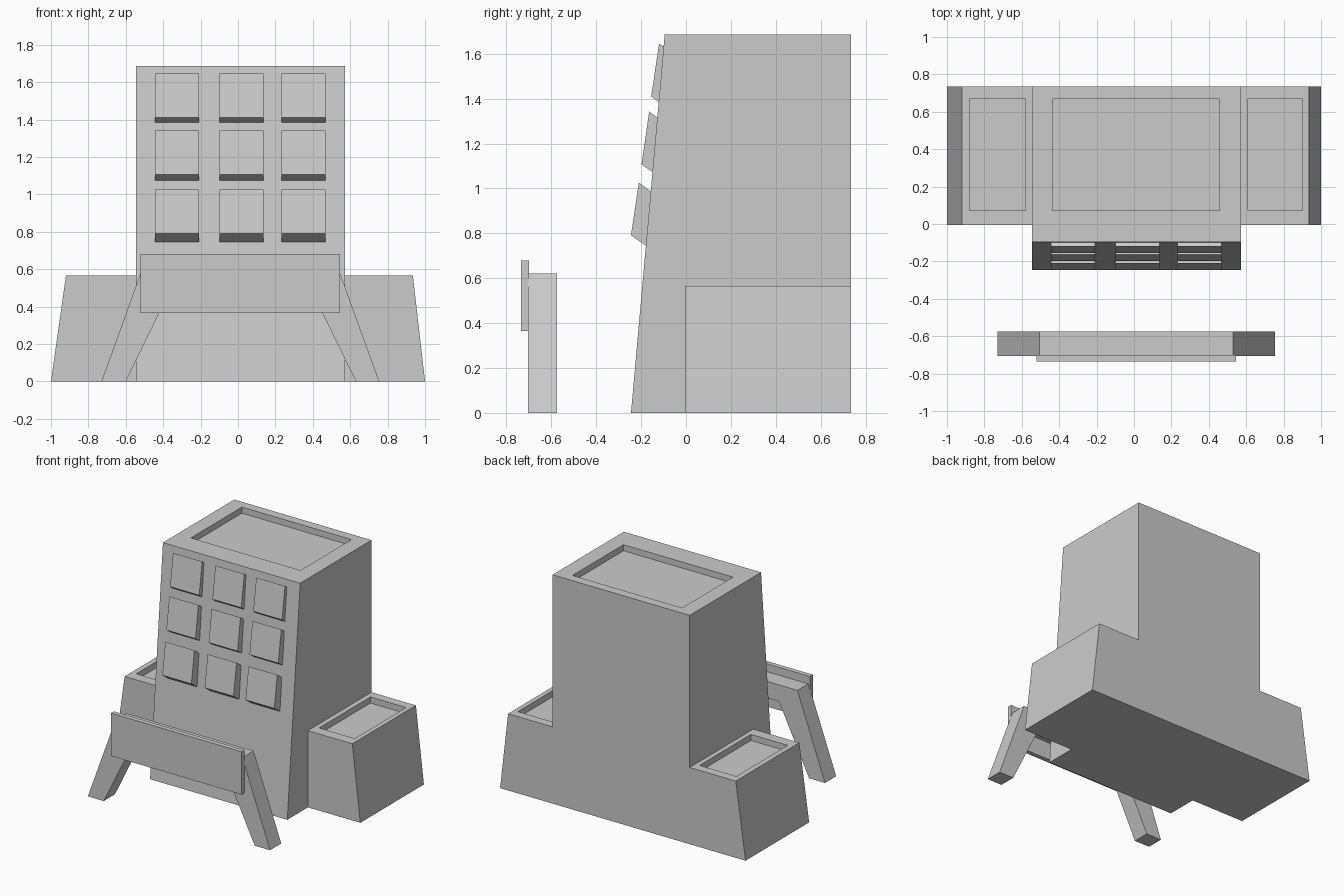
import bpy, bmesh
from mathutils import Vector

if "Cube" in bpy.data.objects:
    bpy.data.objects.remove(bpy.data.objects["Cube"])


def prism(name, profile, axis, lo, hi):
    """Extrude a closed profile: (y,z) points along 'x', or (x,z) points along 'y'."""
    def point(p, t):
        return Vector((t, p[0], p[1])) if axis == 'x' else Vector((p[0], t, p[1]))
    bm = bmesh.new()
    face = bm.faces.new([bm.verts.new(point(p, lo)) for p in profile])
    ext = bmesh.ops.extrude_face_region(bm, geom=[face])
    shift = point((0, 0), hi - lo)
    bmesh.ops.translate(bm, vec=shift,
                        verts=[g for g in ext['geom'] if isinstance(g, bmesh.types.BMVert)])
    bmesh.ops.recalc_face_normals(bm, faces=bm.faces)
    mesh = bpy.data.meshes.new(name)
    bm.to_mesh(mesh)
    bm.free()
    ob = bpy.data.objects.new(name, mesh)
    bpy.context.collection.objects.link(ob)
    return ob


def box(name, x0, x1, y0, y1, z0, z1):
    return prism(name, [(x0, z0), (x1, z0), (x1, z1), (x0, z1)], 'y', y0, y1)


def combine(target, tool, operation):
    mod = target.modifiers.new(operation.lower(), 'BOOLEAN')
    mod.operation = operation
    mod.solver = 'EXACT'
    mod.object = tool
    bpy.context.view_layer.objects.active = target
    bpy.ops.object.modifier_apply(modifier=mod.name)
    bpy.data.objects.remove(tool, do_unlink=True)


# Tower with a sloping front, joined to the low side wings
building = prism("building", [(-0.245, 0), (-0.095, 1.685), (0.735, 1.685), (0.735, 0)],
                 'x', -0.545, 0.573)
wings = prism("wings", [(-1, 0), (1, 0), (0.935, 0.565), (-0.92, 0.565)], 'y', -0.005, 0.735)
combine(building, wings, 'UNION')

# Sunken roofs
for x0, x1, y1, top in [(-0.435, 0.458, 0.667, 1.685),
                        (-0.88, -0.58, 0.67, 0.565),
                        (0.61, 0.90, 0.67, 0.565)]:
    cutter = box("roof_cutter", x0, x1, 0.073, y1, top - 0.045, top + 0.1)
    cutter.hide_render = True
    combine(building, cutter, 'DIFFERENCE')

# Three rows of tilted windows: front top, front bottom, back bottom, back top
rows = [
    [(-0.120, 1.645), (-0.155, 1.410), (-0.119, 1.383), (-0.098, 1.630)],
    [(-0.164, 1.342), (-0.198, 1.107), (-0.147, 1.072), (-0.126, 1.315)],
    [(-0.210, 1.026), (-0.245, 0.792), (-0.177, 0.743), (-0.155, 0.985)],
]
for r, profile in enumerate(rows):
    for c, (x0, x1) in enumerate([(-0.445, -0.208), (-0.10, 0.135), (0.233, 0.467)]):
        prism(f"window_{r + 1}_{c + 1}", profile, 'x', x0, x1)

# Free-standing sign: splayed-leg frame and front board
prism("sign_frame", [(-0.73, 0), (-0.505, 0.622), (0.53, 0.622), (0.755, 0),
                     (0.63, 0), (0.385, 0.5), (-0.355, 0.5), (-0.60, 0)],
      'y', -0.705, -0.575)
box("sign_board", -0.52, 0.545, -0.735, -0.70, 0.365, 0.68)
